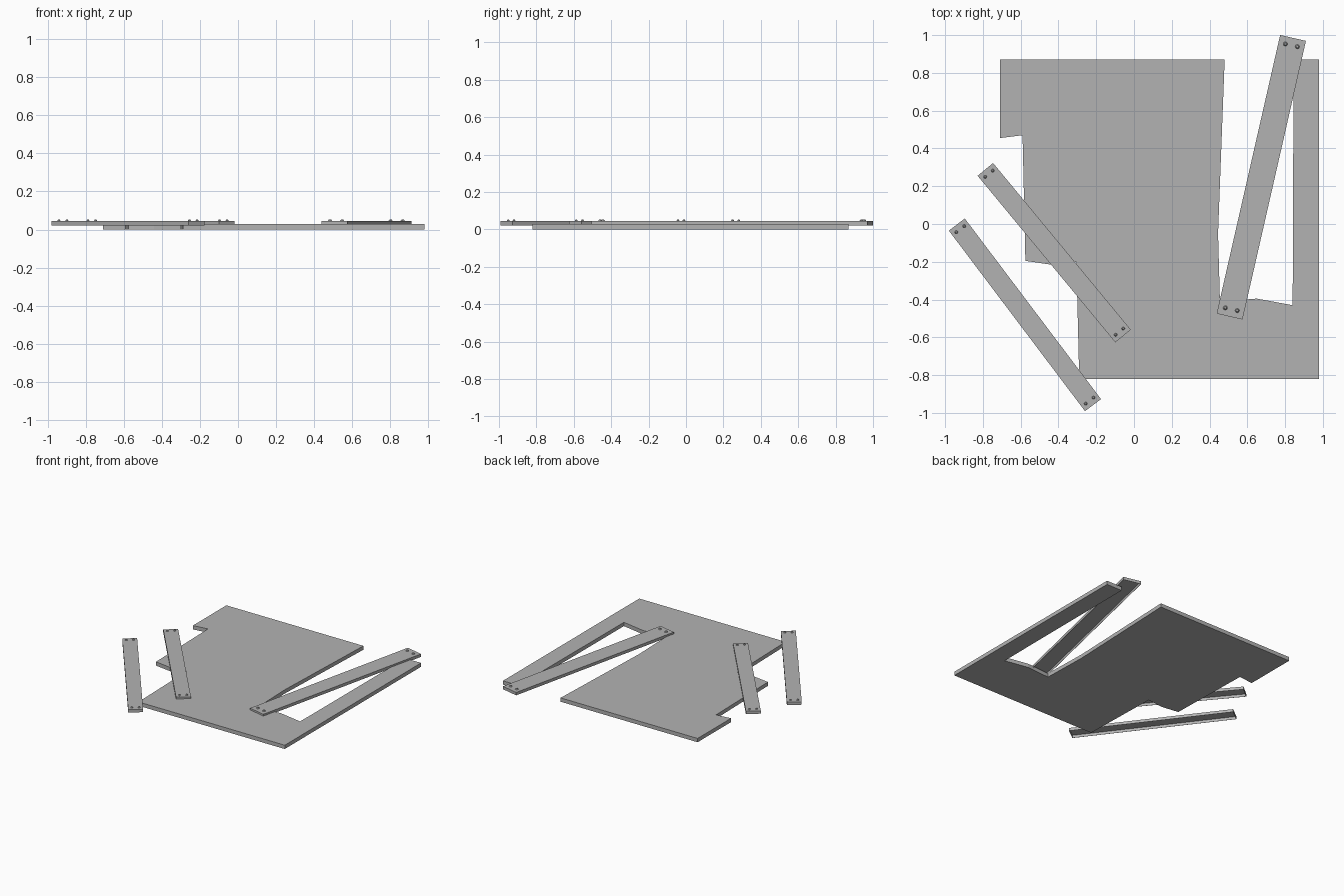
import bpy, bmesh
from math import atan2
from mathutils import Matrix, Vector

cube = bpy.data.objects.get("Cube")
if cube:
    bpy.data.objects.remove(cube, do_unlink=True)

grey = bpy.data.materials.new("plain grey")
grey.use_nodes = True
grey.diffuse_color = (0.45, 0.45, 0.45, 1)
grey.node_tree.nodes["Principled BSDF"].inputs["Base Color"].default_value = grey.diffuse_color


def finish(name, bm):
    bmesh.ops.recalc_face_normals(bm, faces=bm.faces)
    mesh = bpy.data.meshes.new(name)
    bm.to_mesh(mesh)
    bm.free()
    mesh.materials.append(grey)
    obj = bpy.data.objects.new(name, mesh)
    bpy.context.collection.objects.link(obj)
    return obj


def slab(name, outline, bottom, top):
    bm = bmesh.new()
    face = bm.faces.new([bm.verts.new((x, y, bottom)) for x, y in outline])
    raised = bmesh.ops.extrude_face_region(bm, geom=[face], use_keep_orig=True)["geom"]
    verts = [v for v in raised if isinstance(v, bmesh.types.BMVert)]
    bmesh.ops.translate(bm, verts=verts, vec=(0, 0, top - bottom))
    return finish(name, bm)


def plank(name, start, end, width, inset, gap, radius):
    """Plank hollow underneath, with two bolt heads at each end."""
    a, b = Vector(start), Vector(end)
    along = (b - a).normalized()
    side = Vector((-along.y, along.x))
    top, bottom, wall = 0.044, 0.021, 0.002

    # Shell: box without its underside, thickened inwards
    bm = bmesh.new()
    bmesh.ops.create_cube(bm, size=1)
    under = [f for f in bm.faces if f.normal.z < -0.5]
    bmesh.ops.delete(bm, geom=under, context='FACES_ONLY')
    bmesh.ops.scale(bm, verts=bm.verts, vec=((b - a).length, width, top - bottom))
    bmesh.ops.rotate(bm, verts=bm.verts, matrix=Matrix.Rotation(atan2(along.y, along.x), 3, 'Z'))
    mid = (a + b) / 2
    bmesh.ops.translate(bm, verts=bm.verts, vec=(mid.x, mid.y, (top + bottom) / 2))
    shell = finish(name, bm)
    thick = shell.modifiers.new("wall", 'SOLIDIFY')
    thick.thickness = wall
    thick.offset = -1

    # Bolt heads
    bm = bmesh.new()
    for base in (a + along * inset, b - along * inset):
        for s in (-1, 1):
            p = base + side * s * gap / 2
            bmesh.ops.create_cone(bm, cap_ends=True, segments=8, radius1=radius,
                                  radius2=radius * 0.5, depth=0.009,
                                  matrix=Matrix.Translation((p.x, p.y, top + 0.004)))
    finish(name + "_bolts", bm)


# Base panel with a long slot on one side and a stepped edge on the other
slab("base_panel", [
    (-0.71, 0.87), (-0.71, 0.455), (-0.59, 0.47), (-0.575, -0.195),
    (-0.44, -0.215), (-0.305, -0.2), (-0.29, -0.82), (0.98, -0.82),
    (0.98, 0.87), (0.845, 0.87), (0.84, -0.43), (0.65, -0.395),
    (0.455, -0.41), (0.445, -0.05), (0.48, 0.87)], 0, 0.03)

# Planks lying across the panel
plank("left_plank", (0.506, -0.49), (0.842, 0.985), 0.14, 0.04, 0.065, 0.012)
plank("inner_right_plank", (-0.058, -0.593), (-0.787, 0.289), 0.106, 0.03, 0.052, 0.009)
plank("outer_right_plank", (-0.217, -0.959), (-0.938, -0.003), 0.106, 0.03, 0.052, 0.009)
